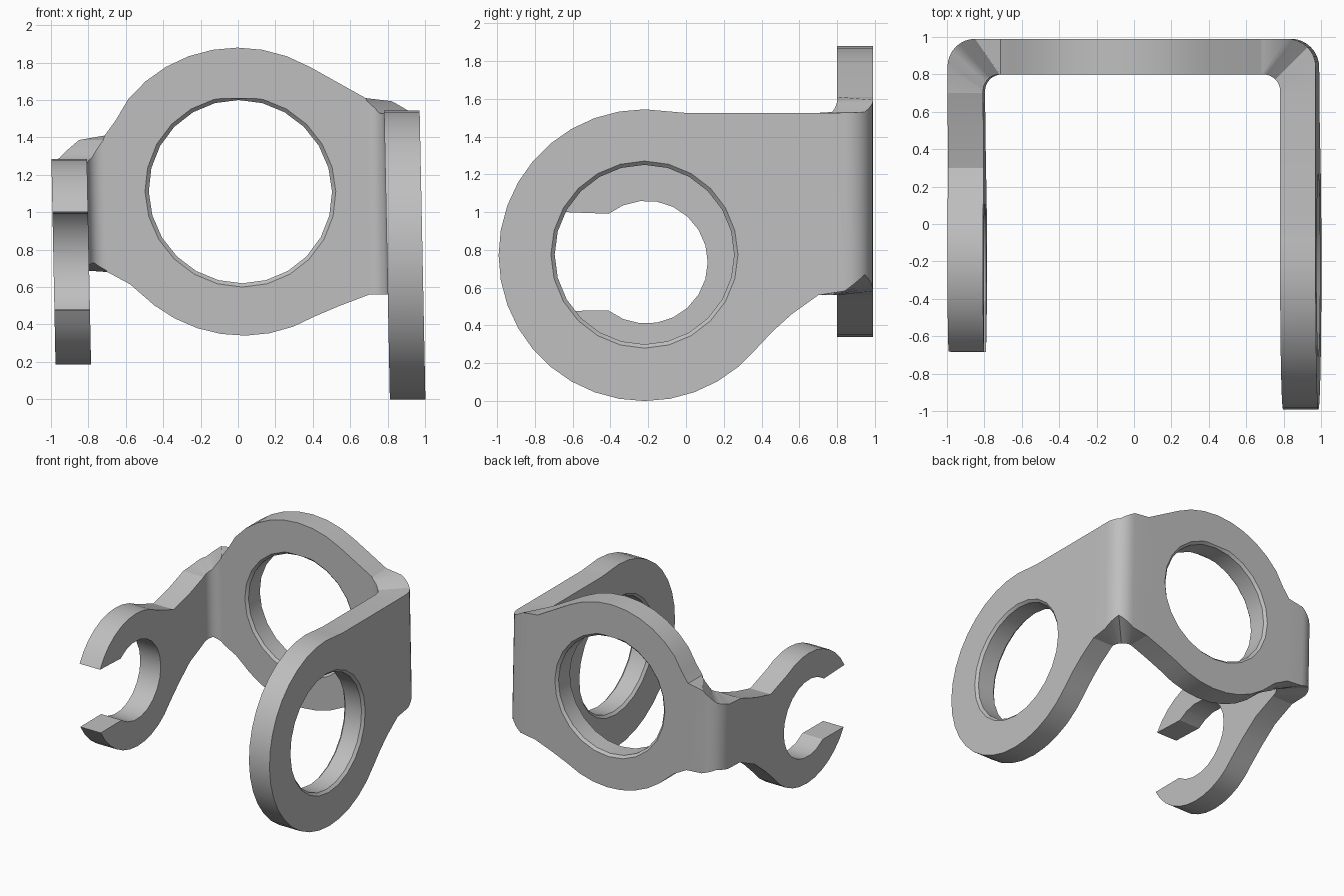
import bpy, bmesh
from math import radians, cos, sin, pi, hypot

cube = bpy.data.objects.get("Cube")
if cube:
    bpy.data.objects.remove(cube, do_unlink=True)

grey = bpy.data.materials.new("plain grey")
grey.use_nodes = True
grey.diffuse_color = (0.52, 0.52, 0.52, 1)
grey.node_tree.nodes["Principled BSDF"].inputs["Base Color"].default_value = (0.52, 0.52, 0.52, 1)

THICK = 0.19
SIDE = 0.892      # mid-plane of both side arms
BACK = 0.895      # mid-plane of the back plate
OUT = SIDE + THICK / 2
INN = SIDE - THICK / 2
BLOCK = 0.70      # where flat plates hand over to the corner bends


def arc(cx, cz, r, a0, a1, n):
    angles = [radians(a0 + (a1 - a0) * i / n) for i in range(n + 1)]
    return [(cx + r * cos(a), cz + r * sin(a)) for a in angles]


def finish(bm, name):
    # The side arms lean very slightly
    for v in bm.verts:
        v.co.x -= 0.02 * (v.co.z - 0.75)
    bmesh.ops.recalc_face_normals(bm, faces=bm.faces)
    mesh = bpy.data.meshes.new(name)
    for f in bm.faces:
        f.smooth = True
    bm.to_mesh(mesh)
    bm.free()
    mesh.set_sharp_from_angle(angle=radians(30))
    mesh.materials.append(grey)
    obj = bpy.data.objects.new(name, mesh)
    bpy.context.collection.objects.link(obj)
    return obj


def plate(name, outline, place, hole=None):
    """Extrude a flat outline, optionally with a chamfered round hole."""
    curve = bpy.data.curves.new(name + "_profile", "CURVE")
    curve.dimensions = "2D"
    curve.fill_mode = "BOTH"
    curve.extrude = THICK / 2
    loops = [outline]
    if hole:
        loops.append(arc(*hole, 0, 360, 24)[:-1])
    for pts in loops:
        spline = curve.splines.new("POLY")
        spline.points.add(len(pts) - 1)
        for p, (u, v) in zip(spline.points, pts):
            p.co = (u, v, 0, 1)
        spline.use_cyclic_u = True
    helper = bpy.data.objects.new(name + "_profile", curve)
    bpy.context.collection.objects.link(helper)
    graph = bpy.context.evaluated_depsgraph_get()
    flat = bpy.data.meshes.new_from_object(helper.evaluated_get(graph))
    bm = bmesh.new()
    bm.from_mesh(flat)
    bpy.data.objects.remove(helper, do_unlink=True)
    bpy.data.meshes.remove(flat)
    bmesh.ops.remove_doubles(bm, verts=bm.verts, dist=0.0005)
    if hole:
        cx, cz, r = hole

        def on_rim(v):
            return abs(hypot(v.co.x - cx, v.co.y - cz) - r) < 0.003
        rim = [e for e in bm.edges
               if all(on_rim(v) for v in e.verts)
               and abs(e.verts[0].co.z - e.verts[1].co.z) < 0.001
               and len(e.link_faces) == 2 and e.calc_face_angle(0) > 1]
        bmesh.ops.bevel(bm, geom=rim, offset=0.02, segments=1, affect="EDGES")
    for v in bm.verts:
        v.co = place(*v.co)
    return finish(bm, name)


def corner(name, side, tops, lows_out, lows_in):
    """Rounded bend from a side arm (first) to the back plate (last)."""
    steps = 8
    yo, yi = BACK + THICK / 2, BACK - THICK / 2
    ro, ri = 0.15, 0.09
    pairs = [((OUT, BLOCK), (INN, BLOCK))]
    for i in range(steps + 1):
        a = pi / 2 * i / steps
        c, s = cos(a), sin(a)
        pairs.append(((OUT - ro + ro * c, yo - ro + ro * s),
                      (INN - ri + ri * c, yi - ri + ri * s)))
    pairs.append(((BLOCK, yo), (BLOCK, yi)))

    def blend(values, t):
        a, m, b = values
        return a + (m - a) * 2 * t if t < 0.5 else m + (b - m) * (2 * t - 1)
    bm = bmesh.new()
    rows = []
    for i, (o, n) in enumerate(pairs):
        t = i / (len(pairs) - 1)
        top = blend(tops, t)
        points = [(*o, blend(lows_out, t)), (*o, top), (*n, top), (*n, blend(lows_in, t))]
        rows.append([bm.verts.new((side * x, y, z)) for x, y, z in points])
    for r0, r1 in zip(rows, rows[1:]):
        for k in range(4):
            j = (k + 1) % 4
            bm.faces.new((r0[k], r0[j], r1[j], r1[k]))
    bm.faces.new(rows[0])
    bm.faces.new(rows[-1])
    return finish(bm, name)


# Back plate with large ring
back = [(BLOCK, 0.56), (BLOCK, 1.61)]
back += arc(0.02, 1.11, 0.77, 60, 140, 8)
back += [(-0.64, 1.49), (-BLOCK, 1.41), (-BLOCK, 0.68), (-0.58, 0.615)]
back += arc(0.02, 1.11, 0.77, 232, 300, 7) + [(0.54, 0.50)]
plate("back_ring_plate", back, lambda u, v, w: (u, BACK + w, v), (0.02, 1.11, 0.49))

# Closed ring arm
ring = [(BLOCK, 0.56), (BLOCK, 1.525), (0, 1.525)]
ring += arc(-0.22, 0.772, 0.772, 80, 320, 24) + [(0.46, 0.37), (0.56, 0.46)]
plate("ring_arm", ring, lambda u, v, w: (SIDE + w, u, v), (-0.22, 0.775, 0.475))

# Open hook arm
hook = [(BLOCK, 0.71), (BLOCK, 1.25), (0.5, 1.18), (0.3, 1.13)]
hook += arc(-0.2, 0.735, 0.55, 60, 151, 9)
hook += arc(-0.21, 0.735, 0.325, 128, -128, 16)
hook += arc(-0.2, 0.735, 0.55, 208, 320, 11)
hook += [(0.35, 0.50), (0.5, 0.62)]
plate("hook_arm", hook, lambda u, v, w: (-SIDE + w, u, v))

# Bends joining the arms to the back plate
corner("ring_side_bend", 1, (1.525, 1.53, 1.61), (0.56, 0.67, 0.56), (0.56, 0.56, 0.56))
corner("hook_side_bend", -1, (1.25, 1.29, 1.41), (0.71, 0.73, 0.68), (0.71, 0.73, 0.68))
